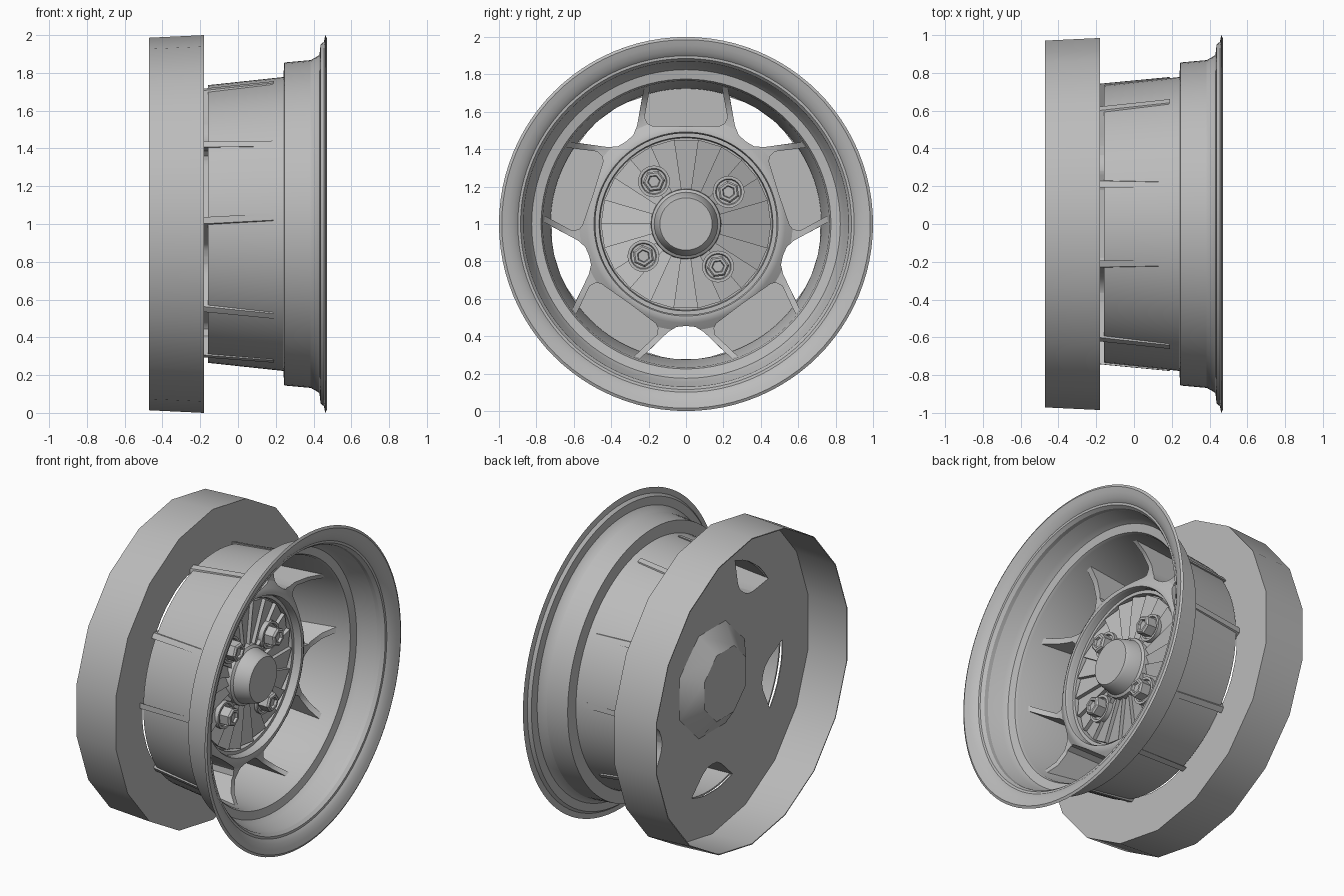
import bpy, bmesh, math
from math import cos, sin, radians, pi, tau

if "Cube" in bpy.data.objects:
    bpy.data.objects.remove(bpy.data.objects["Cube"])

grey = bpy.data.materials.new("plain grey")
grey.use_nodes = True
GREY = (0.5, 0.5, 0.5, 1)
grey.diffuse_color = GREY
grey.node_tree.nodes["Principled BSDF"].inputs["Base Color"].default_value = GREY


def finish(name, bm, angle=30):
    """Turn a bmesh into a shaded object."""
    bmesh.ops.remove_doubles(bm, verts=bm.verts, dist=1e-5)
    bmesh.ops.recalc_face_normals(bm, faces=bm.faces)
    mesh = bpy.data.meshes.new(name)
    bm.to_mesh(mesh)
    bm.free()
    obj = bpy.data.objects.new(name, mesh)
    bpy.context.collection.objects.link(obj)
    obj.data.materials.append(grey)
    smooth(obj, angle)
    return obj


def smooth(obj, angle=30):
    bpy.ops.object.select_all(action='DESELECT')
    obj.select_set(True)
    bpy.context.view_layer.objects.active = obj
    bpy.ops.object.shade_smooth_by_angle(angle=radians(angle))


def lathe(name, profile, sides=80, centre=(0, 0), turn=0, closed=True, angle=30):
    """Revolve (x, radius) points about an axis parallel to x."""
    bm = bmesh.new()
    rings = []
    for i in range(sides):
        a = tau * i / sides + turn
        rings.append([bm.verts.new((x, centre[0] + r * cos(a), centre[1] + r * sin(a)))
                      for x, r in profile])
    count = len(profile)
    for i in range(sides):
        p, q = rings[i], rings[(i + 1) % sides]
        for j in range(count if closed else count - 1):
            k = (j + 1) % count
            if profile[j][1] == 0 and profile[k][1] == 0:
                continue
            bm.faces.new((p[j], q[j], q[k], p[k]))
    bmesh.ops.dissolve_degenerate(bm, dist=1e-5, edges=bm.edges)
    return finish(name, bm, angle)


def prisms(name, half, first):
    """Five prisms along x from a mirrored half outline of (radial, sideways) points."""
    outline = half + [(u, -v) for u, v in reversed(half) if v > 0]
    bm = bmesh.new()
    for k in range(5):
        a = radians(first + 72 * k)
        ends = [[bm.verts.new((x, u * cos(a) - v * sin(a), 1 + u * sin(a) + v * cos(a)))
                 for u, v in outline] for x in (-0.4, 0.4)]
        bm.faces.new(ends[0])
        bm.faces.new(ends[1])
        n = len(outline)
        for i in range(n):
            j = (i + 1) % n
            bm.faces.new((ends[0][i], ends[0][j], ends[1][j], ends[1][i]))
    return finish(name, bm)


def cut(obj, cutter):
    mod = obj.modifiers.new("cut", 'BOOLEAN')
    mod.operation = 'DIFFERENCE'
    mod.solver = 'EXACT'
    mod.object = cutter
    bpy.context.view_layer.objects.active = obj
    bpy.ops.object.modifier_apply(modifier=mod.name)
    bpy.data.objects.remove(cutter)
    smooth(obj)


C = (0, 1)

# Rim with stepped barrel and flared lip
lathe("rim", [(-0.16, 0.735), (0.24, 0.778), (0.245, 0.855), (0.41, 0.87), (0.43, 0.885),
              (0.437, 0.95), (0.455, 0.965), (0.462, 1.0), (0.47, 0.985), (0.462, 0.955),
              (0.45, 0.925), (0.425, 0.89), (0.38, 0.865), (0.30, 0.845), (0.268, 0.825),
              (0.258, 0.775), (0.24, 0.766), (-0.16, 0.724)], 96, C)

# Five spokes: dished ring with slots and open pockets
slot = [(0.545, 0), (0.55, 0.05), (0.577, 0.095), (0.62, 0.14)]
spokes = lathe("spokes", [(0.095, 0.485), (0.11, 0.492), (0.11, 0.51), (0.1, 0.53),
                          (0.075, 0.57), (0.075, 0.63), (0.11, 0.70), (0.15, 0.74),
                          (0.19, 0.779), (-0.18, 0.743), (-0.18, 0.485)], 96, C)
cut(spokes, prisms("slot_cutter", slot + [(0.9, 0.435)], 54))
cut(spokes, prisms("pocket_cutter", [(0.522, 0), (0.525, 0.18), (0.537, 0.205),
                                     (0.57, 0.222), (0.9, 0.16)], 18))

# Rear drum, open at the back, with matching windows
drum = lathe("rear_drum", [(-0.47, 0.986), (-0.18, 1.0), (-0.18, 0), (-0.186, 0),
                           (-0.186, 0.993), (-0.47, 0.98)], 18, C, radians(10))
cut(drum, prisms("window_cutter", slot + [(0.686, 0.208), (0.71, 0.13), (0.722, 0.06)], 54))
lathe("rear_hub", [(-0.184, 0), (-0.184, 0.36), (-0.28, 0.23), (-0.28, 0)], 8, C, pi / 8)

# Hub disc with a raised step at its edge
lathe("hub_disc", [(-0.16, 0), (-0.16, 0.49), (0.06, 0.49), (0.06, 0.465), (0.03, 0.46),
                   (0.03, 0)], 64, C)

# Fan of tilted blades on the hub disc
bm = bmesh.new()
BLADES = 22
for i in range(BLADES):
    a, b = tau * i / BLADES, tau * (i + 1) / BLADES
    corner = []
    for ang, top in ((a, 0.04), (b, 0.065)):
        for r in (0.17, 0.455):
            corner.append([bm.verts.new((x, r * cos(ang), 1 + r * sin(ang)))
                           for x in (0.02, top)])
    p, q, s, t = corner
    bm.faces.new((p[1], q[1], t[1], s[1]))
    bm.faces.new((p[0], q[0], t[0], s[0]))
    for m, n in ((p, q), (q, t), (t, s), (s, p)):
        bm.faces.new((m[0], n[0], n[1], m[1]))
finish("fan_blades", bm, 10)

# Centre cap
lathe("centre_cap", [(0.03, 0), (0.03, 0.19), (0.075, 0.185), (0.085, 0.17), (0.165, 0.15),
                     (0.18, 0.14), (0.18, 0)], 40, C)

# Four wheel nuts, each on a round seat
for k in range(4):
    a = radians(37 + 90 * k)
    spot = (0.285 * cos(a), 1 + 0.285 * sin(a))
    lathe(f"nut_seat_{k + 1}", [(0.03, 0), (0.03, 0.085), (0.075, 0.085), (0.075, 0.07),
                                (0.065, 0.065), (0.065, 0)], 24, spot)
    lathe(f"wheel_nut_{k + 1}", [(0.05, 0), (0.05, 0.06), (0.125, 0.06), (0.135, 0.05),
                                 (0.135, 0.035), (0.12, 0.03), (0.12, 0)], 6, spot, a)
